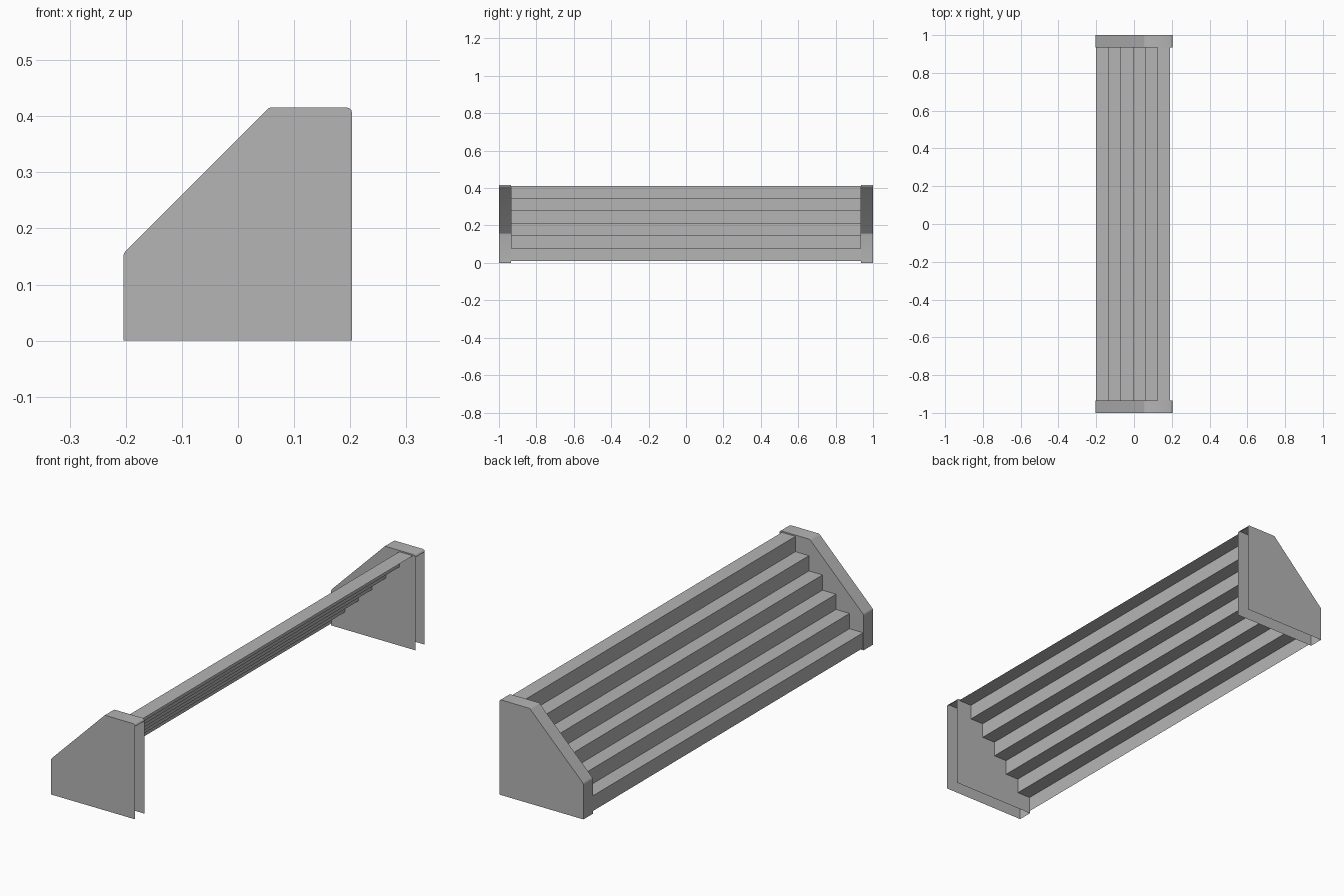
import bpy, bmesh, math

if "Cube" in bpy.data.objects:
    bpy.data.objects.remove(bpy.data.objects["Cube"])

grey = bpy.data.materials.new("plain_grey")
grey.diffuse_color = (0.46, 0.46, 0.46, 1)
grey.use_nodes = True
grey.node_tree.nodes["Principled BSDF"].inputs["Base Color"].default_value = grey.diffuse_color


def sheet(name, path, y0, y1, strips, plates):
    """Sweep an xz path from y0 to y1 as an open sheet, optionally with end plates."""
    bm = bmesh.new()
    front = [bm.verts.new((x, y0, z)) for x, z in path]
    back = [bm.verts.new((x, y1, z)) for x, z in path]
    for i in range(strips):
        bm.faces.new((front[i], front[i + 1], back[i + 1], back[i]))
    if plates:
        bm.faces.new(front[::-1])
        bm.faces.new(back)
    mesh = bpy.data.meshes.new(name)
    bm.to_mesh(mesh)
    bm.free()
    mesh.materials.append(grey)
    obj = bpy.data.objects.new(name, mesh)
    bpy.context.collection.objects.link(obj)
    return obj


# Side cheeks: thin shells, open at the back and the bottom
cheek = [(-0.204, 0), (-0.204, 0.152), (-0.203, 0.156), (-0.200, 0.160),
         (0.051, 0.411), (0.054, 0.414), (0.059, 0.416), (0.193, 0.416),
         (0.199, 0.414), (0.202, 0.411), (0.203, 0.406), (0.203, 0)]
for name, y0, y1 in (("front_cheek", -1.0, -0.935), ("back_cheek", 0.935, 1.0)):
    obj = sheet(name, cheek, y0, y1, len(cheek) - 2, True)
    bpy.ops.object.select_all(action='DESELECT')
    obj.select_set(True)
    bpy.context.view_layer.objects.active = obj
    bpy.ops.object.shade_smooth_by_angle(angle=math.radians(35))

# Steps: one folded sheet of risers and treads, open underneath
COUNT, RUN, RISE = 6, 0.0655, 0.0667
steps = [(-0.202, 0.01)]
for i in range(COUNT):
    z = 0.01 + RISE * (i + 1)
    steps += [(-0.202 + RUN * i, z), (-0.202 + RUN * (i + 1), z)]
sheet("steps", steps, -0.935, 0.935, len(steps) - 1, False)
